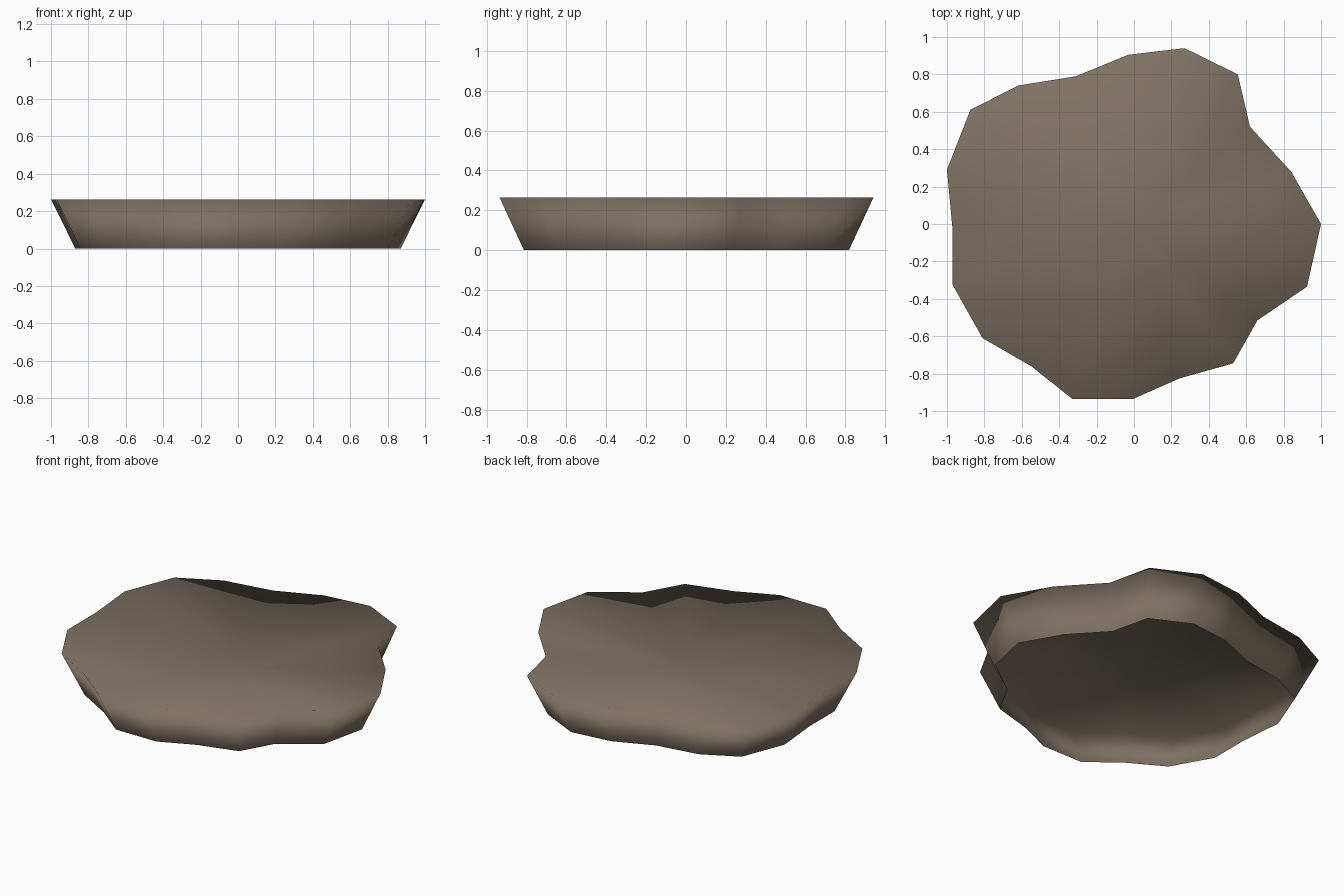
import bpy
import bmesh
from mathutils import Vector

if "Cube" in bpy.data.objects:
    bpy.data.objects.remove(bpy.data.objects["Cube"])

RIM_Z = 0.263      # height of the rim
CENTRE_Z = 0.16    # the top dips slightly toward its middle
FOOT_SCALE = 0.87  # underside opening relative to the rim

# Irregular 20-sided rim outline, anticlockwise seen from above
RIM = [(1.0, 0.0), (0.84, 0.28), (0.62, 0.52), (0.555, 0.80), (0.27, 0.94),
       (-0.03, 0.905), (-0.31, 0.79), (-0.62, 0.74), (-0.875, 0.61), (-1.0, 0.29),
       (-0.97, -0.03), (-0.97, -0.325), (-0.81, -0.61), (-0.55, -0.76), (-0.33, -0.935),
       (-0.005, -0.935), (0.245, -0.825), (0.53, -0.745), (0.66, -0.515), (0.925, -0.335)]

bm = bmesh.new()
rim = [bm.verts.new((x, y, RIM_Z)) for x, y in RIM]
foot = [bm.verts.new((x * FOOT_SCALE, y * FOOT_SCALE, 0)) for x, y in RIM]
centre = bm.verts.new((0, 0, CENTRE_Z))

# Dished top fan and undercut wall, open underneath
n = len(RIM)
for i in range(n):
    j = (i + 1) % n
    bm.faces.new((centre, rim[i], rim[j]))
    bm.faces.new((foot[i], foot[j], rim[j], rim[i]))

# Soft shading, with larger faces weighing more at each corner
bm.normal_update()
normals = []
for face in bm.faces:
    face.smooth = True
for v in bm.verts:
    total = sum((f.normal * f.calc_area() for f in v.link_faces), Vector())
    normals.append(total.normalized())

mesh = bpy.data.meshes.new("rock_slab")
bm.to_mesh(mesh)
bm.free()
mesh.normals_split_custom_set_from_vertices(normals)

stone = bpy.data.materials.new("brown_stone")
stone.diffuse_color = (0.205, 0.165, 0.122, 1)
stone.use_nodes = True
stone.node_tree.nodes["Principled BSDF"].inputs["Base Color"].default_value = stone.diffuse_color
mesh.materials.append(stone)

slab = bpy.data.objects.new("rock_slab", mesh)
bpy.context.collection.objects.link(slab)
